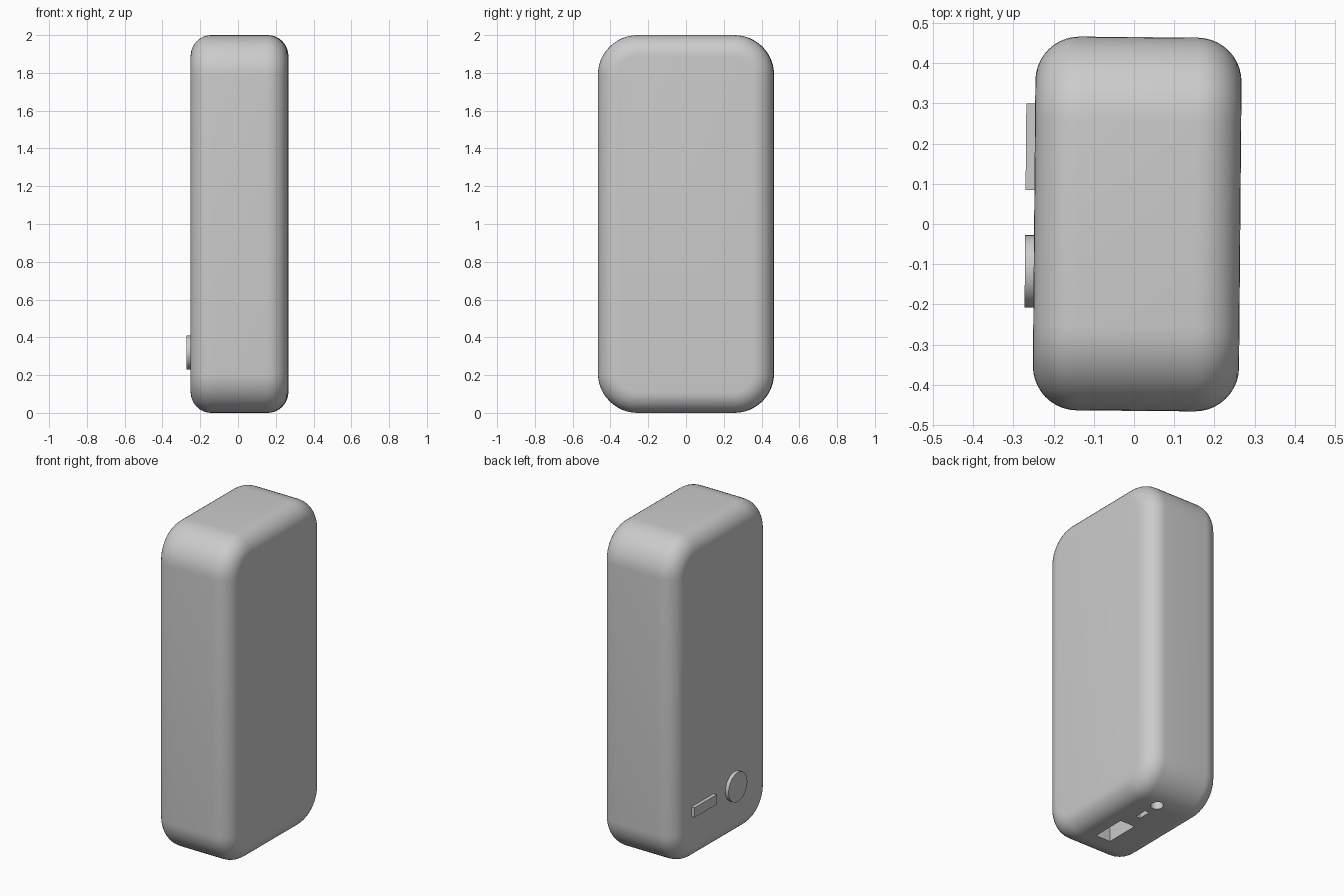
import bpy
import bmesh
from math import radians
from mathutils import Matrix, Vector

default = bpy.data.objects.get("Cube")
if default:
    bpy.data.objects.remove(default, do_unlink=True)

# Overall sizes and the case's slight turn about the vertical
WIDTH, DEPTH, HEIGHT = 0.513, 0.93, 2.0
CORNER, EDGE = 0.21, 0.11
PLACE = Matrix.Translation((0.008, 0, 0)) @ Matrix.Rotation(radians(-0.5), 4, "Z")

grey = bpy.data.materials.new("plain_grey")
grey.use_nodes = True
grey.diffuse_color = (0.6, 0.6, 0.6, 1)
grey.node_tree.nodes["Principled BSDF"].inputs["Base Color"].default_value = (0.6, 0.6, 0.6, 1)


def finish(name, bm):
    """Turn a bmesh into a placed object."""
    bmesh.ops.recalc_face_normals(bm, faces=bm.faces)
    mesh = bpy.data.meshes.new(name)
    bm.to_mesh(mesh)
    bm.free()
    mesh.materials.append(grey)
    obj = bpy.data.objects.new(name, mesh)
    obj.matrix_world = PLACE
    bpy.context.collection.objects.link(obj)
    return obj


def box(name, size, centre):
    bm = bmesh.new()
    matrix = Matrix.Translation(centre) @ Matrix.Diagonal((*size, 1))
    bmesh.ops.create_cube(bm, size=1, matrix=matrix)
    return finish(name, bm)


def cylinder(name, radius, length, centre, turn=0):
    bm = bmesh.new()
    matrix = Matrix.Translation(centre) @ Matrix.Rotation(turn, 4, "Y")
    bmesh.ops.create_cone(bm, cap_ends=True, segments=48, radius1=radius,
                          radius2=radius, depth=length, matrix=matrix)
    return finish(name, bm)


def smooth(obj):
    bpy.ops.object.select_all(action="DESELECT")
    bpy.context.view_layer.objects.active = obj
    obj.select_set(True)
    bpy.ops.object.shade_smooth_by_angle(angle=radians(30))


# Case: wide corner rounding seen from the side, then softer rims
bm = bmesh.new()
bmesh.ops.create_cube(bm, size=1, matrix=Matrix.Translation((0, 0, HEIGHT / 2))
                      @ Matrix.Diagonal((WIDTH, DEPTH, HEIGHT, 1)))
cross_edges = [e for e in bm.edges
               if abs(e.verts[0].co.x - e.verts[1].co.x) > WIDTH / 2]
bmesh.ops.bevel(bm, geom=cross_edges, offset=CORNER, segments=12, profile=0.5,
                affect="EDGES", clamp_overlap=True)
bm.normal_update()
rims = [e for e in bm.edges
        if sum(abs(f.normal.x) > 0.9 for f in e.link_faces) == 1]
bmesh.ops.bevel(bm, geom=rims, offset=EDGE, segments=10, profile=0.5,
                affect="EDGES", clamp_overlap=True)
case = finish("case", bm)

# Sockets cut into the underside
PORT_X = 0.045
cutters = [
    box("wide_socket_cutter", (0.1, 0.215, 0.6), (PORT_X, -0.1, 0)),
    box("narrow_socket_cutter", (0.03, 0.08, 0.4), (PORT_X, 0.14, 0)),
    cylinder("round_socket_cutter", 0.036, 0.4, (PORT_X, 0.265, 0)),
]
bpy.context.view_layer.objects.active = case
for cutter in cutters:
    cutter.hide_render = True
    cut = case.modifiers.new(cutter.name, "BOOLEAN")
    cut.operation = "DIFFERENCE"
    cut.solver = "EXACT"
    cut.object = cutter
    bpy.ops.object.modifier_apply(modifier=cut.name)
    bpy.data.objects.remove(cutter, do_unlink=True)
smooth(case)

# Controls standing slightly proud of the -x face
FACE_X = -WIDTH / 2
smooth(cylinder("round_button", 0.09, 0.044, (FACE_X, -0.12, 0.32), radians(90)))
box("bar_button", (0.044, 0.215, 0.06), (FACE_X, 0.19, 0.32))
